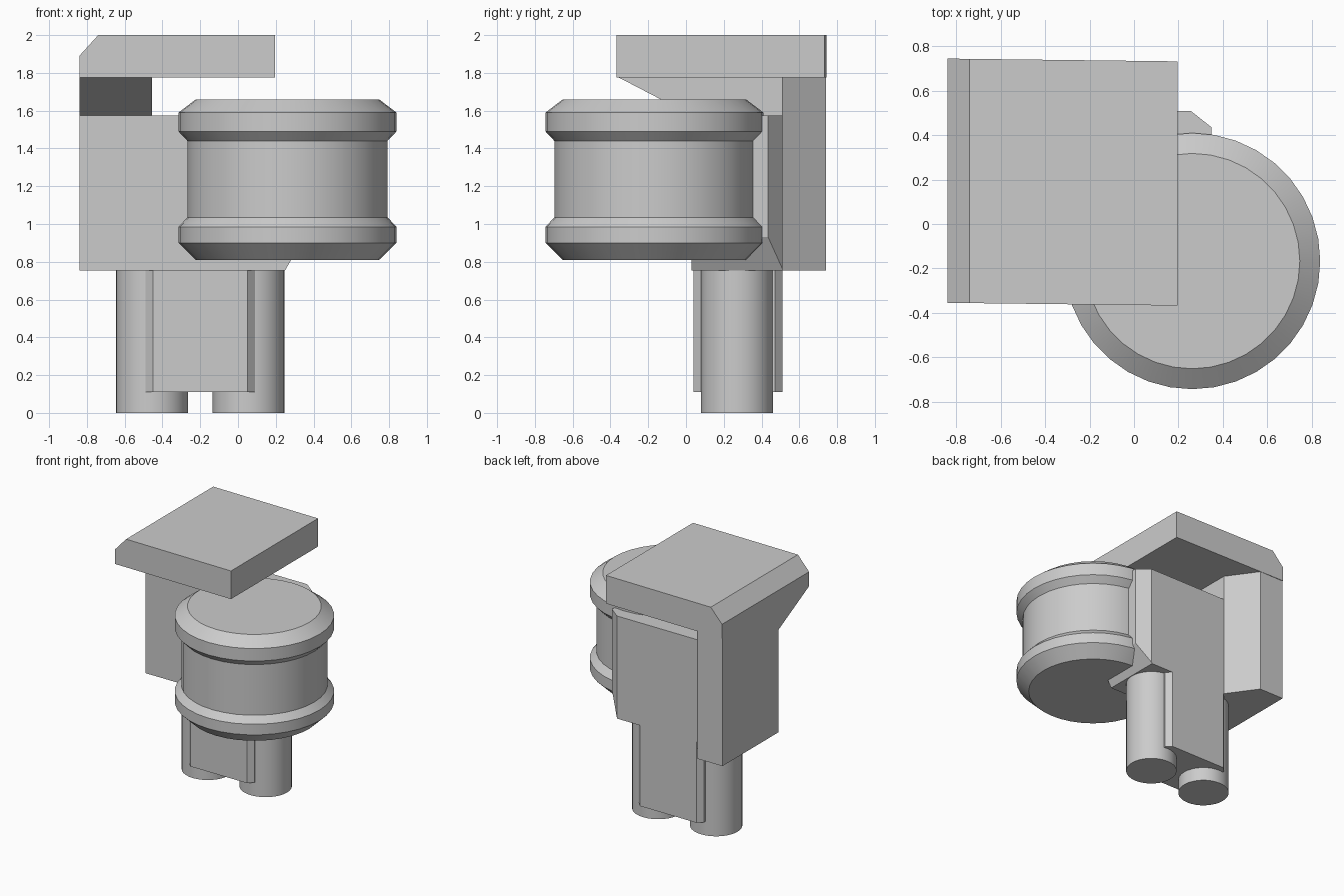
import bpy, bmesh, math
from mathutils import Vector

if "Cube" in bpy.data.objects:
    bpy.data.objects.remove(bpy.data.objects["Cube"], do_unlink=True)

grey = bpy.data.materials.new("plain_grey")
grey.use_nodes = True
grey.diffuse_color = (0.6, 0.6, 0.6, 1)
grey.node_tree.nodes["Principled BSDF"].inputs["Base Color"].default_value = (0.6, 0.6, 0.6, 1)


def finish(name, bm, smooth=False):
    bmesh.ops.recalc_face_normals(bm, faces=bm.faces)
    mesh = bpy.data.meshes.new(name)
    bm.to_mesh(mesh)
    bm.free()
    mesh.materials.append(grey)
    obj = bpy.data.objects.new(name, mesh)
    bpy.context.collection.objects.link(obj)
    if smooth:
        bpy.ops.object.select_all(action="DESELECT")
        obj.select_set(True)
        bpy.context.view_layer.objects.active = obj
        bpy.ops.object.shade_smooth_by_angle(angle=math.radians(25))
    return obj


def prism(profile, axis, low, high):
    """Extrude a 2D outline along an axis (0=x, 1=y, 2=z)."""
    bm = bmesh.new()
    verts = []
    for point in profile:
        co = list(point)
        co.insert(axis, low)
        verts.append(bm.verts.new(co))
    face = bm.faces.new(verts)
    moved = bmesh.ops.extrude_face_region(bm, geom=[face])["geom"]
    shift = Vector((0, 0, 0))
    shift[axis] = high - low
    bmesh.ops.translate(bm, vec=shift, verts=[g for g in moved if isinstance(g, bmesh.types.BMVert)])
    return bm


def lathe(name, profile, x, y, sides):
    """Closed solid of revolution from (radius, height) points."""
    bm = bmesh.new()
    rings = []
    for r, z in profile:
        angles = [math.tau * i / sides for i in range(sides)]
        rings.append([bm.verts.new((x + r * math.cos(a), y + r * math.sin(a), z)) for a in angles])
    for a, b in zip(rings, rings[1:]):
        for i in range(sides):
            j = (i + 1) % sides
            bm.faces.new((a[i], a[j], b[j], b[i]))
    bm.faces.new(rings[0])
    bm.faces.new(rings[-1])
    return finish(name, bm, smooth=True)


# Canopy slab: chamfered on one side and very slightly skewed
slab = prism([(-0.84, 1.775), (0.195, 1.775), (0.195, 2), (-0.74, 2), (-0.84, 1.89)], 1, -0.355, 0.745)
for v in slab.verts:
    v.co.y -= 0.012 * (v.co.x + 0.84)
finish("top_slab", slab)

# Rear column with a slanted inner side
finish("column", prism([(-0.84, 0.03), (-0.455, 0.03), (-0.455, 0.51), (-0.62, 0.74), (-0.84, 0.74)],
                       2, 0.755, 1.775))

# Sloped bracket under the slab
finish("bracket", prism([(-0.355, 1.775), (0.03, 1.575), (0.03, 1.775)], 0, -0.84, -0.455))

# Main body, with chamfered lower and rear corners
body = prism([(-0.455, 0.755), (0.25, 0.755), (0.35, 0.93), (0.35, 1.575), (-0.455, 1.575)], 1, 0.03, 0.51)
bmesh.ops.bisect_plane(body, geom=body.verts[:] + body.edges[:] + body.faces[:],
                       plane_co=(0.255, 0.51, 1), plane_no=(0.075, 0.095, 0), clear_outer=True)
bmesh.ops.holes_fill(body, edges=[e for e in body.edges if e.is_boundary])
finish("body", body)

# Leg core: box with bevelled upright corners
cx, cy, hx, hy, c = -0.2, 0.275, 0.29, 0.235, 0.04
outline = [(hx, hy - c), (hx - c, hy), (c - hx, hy), (-hx, hy - c),
           (-hx, c - hy), (c - hx, -hy), (hx - c, -hy), (hx, c - hy)]
finish("leg_core", prism([(cx + x, cy + y) for x, y in outline], 2, 0.11, 0.755))

# Round legs
for side, name in ((-1, "right_leg"), (1, "left_leg")):
    lathe(name, [(0.19, 0), (0.19, 0.755)], cx + side * 0.256, 0.27, 32)

# Drum with a raised rim at each end
lathe("drum", [(0.485, 0.81), (0.577, 0.9), (0.577, 0.985), (0.53, 1.035),
               (0.53, 1.44), (0.577, 1.49), (0.577, 1.59), (0.485, 1.66)], 0.262, -0.167, 36)
